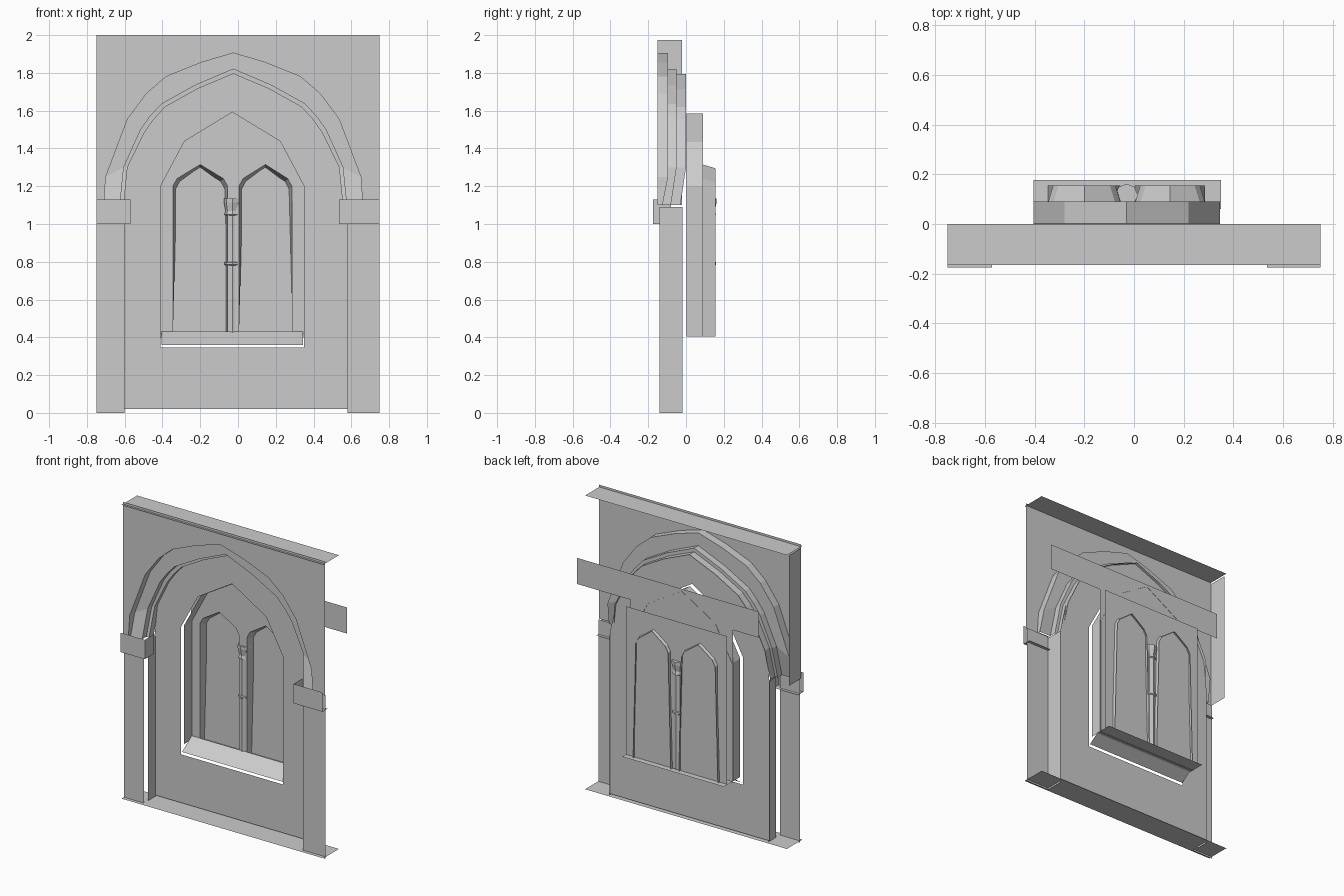
import bpy, bmesh, math

if "Cube" in bpy.data.objects:
    bpy.data.objects.remove(bpy.data.objects["Cube"])

CX = -0.025  # arch axis


def make(name, faces):
    """Mesh object from a list of polygons."""
    bm = bmesh.new()
    for f in faces:
        bm.faces.new([bm.verts.new(p) for p in f])
    bmesh.ops.remove_doubles(bm, verts=bm.verts, dist=1e-4)
    return finish(name, bm)


def finish(name, bm):
    me = bpy.data.meshes.new(name)
    bm.to_mesh(me)
    bm.free()
    ob = bpy.data.objects.new(name, me)
    bpy.context.collection.objects.link(ob)
    return ob


def plate(name, y, loops):
    """Flat upright plate facing -y; loops after the first are holes."""
    bm = bmesh.new()
    for loop in loops:
        vs = [bm.verts.new((x, y, z)) for x, z in loop]
        for i, v in enumerate(vs):
            bm.edges.new((v, vs[i - 1]))
    bmesh.ops.triangle_fill(bm, use_beauty=True, edges=bm.edges[:], normal=(0, -1, 0))
    return finish(name, bm)


def loft(name, a, ya, b, yb, foot_a=0, foot_b=0):
    """Quad strip between two profiles; foot values shift the end points in y."""
    n = len(a)

    def pts(prof, y, foot):
        return [(x, y + (foot if i in (0, n - 1) else 0), z) for i, (x, z) in enumerate(prof)]
    p, q = pts(a, ya, foot_a), pts(b, yb, foot_b)
    return make(name, [[p[i], p[i + 1], q[i + 1], q[i]] for i in range(n - 1)])


def arch(half, cx=CX):
    """Mirror a right-hand half profile (foot to peak) into a full arch."""
    return [(cx - x, z) for x, z in half] + [(cx + x, z) for x, z in half[-2::-1]]


def rect(x0, x1, z0, z1):
    return [(x0, z0), (x0, z1), (x1, z1), (x1, z0)]


def floor(name, x0, x1, y0, y1, z):
    make(name, [[(x0, y0, z), (x1, y0, z), (x1, y1, z), (x0, y1, z)]])


# stepped arch orders
outer = arch([(.685, 1.1), (.675, 1.25), (.56, 1.555), (.46, 1.69), (.355, 1.78), (.17, 1.855), (0, 1.905)])
middle = arch([(.60, 1.1), (.58, 1.3), (.49, 1.5), (.44, 1.57), (.38, 1.635), (.2, 1.735), (0, 1.82)])
inner = arch([(.58, 1.1), (.56, 1.3), (.47, 1.485), (.42, 1.555), (.36, 1.62), (.19, 1.715), (0, 1.795)])

plate("front_face", -.15, [[(-.75, 1.1), (-.75, 2), (.75, 2), (.75, 1.1)] + outer[::-1]])
S = -.03  # orders lean forward at the springing
loft("outer_arch_reveal", outer, -.15, outer, -.095, 0, S)
loft("outer_arch_ring", outer, -.095, middle, -.095, S, S)
loft("middle_arch_reveal", middle, -.095, middle, -.05, S, S)
loft("middle_arch_ring", middle, -.05, inner, -.05, S, S)
loft("inner_arch_reveal", inner, -.05, inner, 0, S, S)

# panel top, base and left side
floor("top_cap", -.75, .75, -.165, 0, 1.985)
floor("base", -.75, .75, -.165, 0, .012)
make("left_side", [[(-.75, -.15, 1.1), (-.75, -.02, 1.1), (-.75, -.02, 1.975), (-.75, -.15, 1.975)]])

# pilasters, jambs and capitals
for s, name, xp, xc, yj in ((-1, "left", -.6, -.57, -.1), (1, "right", .58, .535, -.14)):
    e = s * .75
    plate(name + "_pilaster", -.14, [rect(min(e, xp), max(e, xp), 0, 1.1)])
    make(name + "_jamb", [[(xp, yj, 0), (xp, -.018, 0), (xp, -.018, 1.09), (xp, yj, 1.09)]])
    make(name + "_capital", [
        [(e, -.175, 1), (xc, -.175, 1), (xc, -.175, 1.13), (e, -.175, 1.13)],
        [(xc, -.175, 1), (xc, -.08, 1), (xc, -.08, 1.13), (xc, -.175, 1.13)],
        [(e, -.175, 1), (xc, -.175, 1), (xc, -.12, 1), (e, -.12, 1)]])

# recessed wall with the window opening
window = arch([(.375, .355), (.375, 1.2), (.25, 1.435), (0, 1.585)], -.03)
hole = arch([(.38, .345), (.38, 1.2), (.253, 1.438), (0, 1.592)], -.03)
plate("recessed_wall", -.02, [[(-.605, .02), (-.605, 1.1)] + inner[1:-1] + [(.58, 1.1), (.58, .02)], hole])
reveal = [(window[0][0], .405)] + window[1:-1] + [(window[-1][0], .405)]
loft("window_reveal", reveal, .003, reveal, .09)
make("window_sill", [[(-.405, -.015, .36), (.345, -.015, .36), (.345, .088, .43), (-.405, .088, .43)]])


# twin lancets with reveals that splay towards the head
def lancet(cx, w, inset):
    return arch([(w, .405), (w - inset, 1.2 - inset), (w * .85 - inset, 1.24 - inset), (0, 1.315 - inset)], cx)


lancets = [(-.2, .145), (.145, .14)]
fronts = [lancet(c, w, 0) for c, w in lancets]
plate("tracery_wall", .088, [
    [(-.41, .4), (-.41, 1.425), (-.6, 1.425), (-.6, 1.6), (.75, 1.6), (.75, 1.425),
     (.35, 1.425), (.35, .4)], *fronts])
for k, (c, w) in enumerate(lancets):
    loft(f"lancet_reveal_{k}", fronts[k], .088, lancet(c, w, .02), .155)
plate("lancet_back", .137, [rect(-.4, .35, .405, 1.4)])
floor("lancet_floor", -.405, .35, .06, .177, .405)

# dividing column with capital and base ring
bm = bmesh.new()
prof = [(.034, .41), (.034, .78), (.042, .785), (.042, .797), (.034, .80), (.034, 1.045),
        (.042, 1.05), (.036, 1.07), (.045, 1.115), (.045, 1.135)]
rings = [[bm.verts.new((-.03 + r * math.cos(a * math.pi / 4), .117 + r * math.sin(a * math.pi / 4), z))
          for a in range(8)] for r, z in prof]
for lo, hi in zip(rings, rings[1:]):
    for i in range(8):
        bm.faces.new((lo[i], lo[(i + 1) % 8], hi[(i + 1) % 8], hi[i]))
bm.faces.new(rings[-1])
finish("dividing_column", bm)
